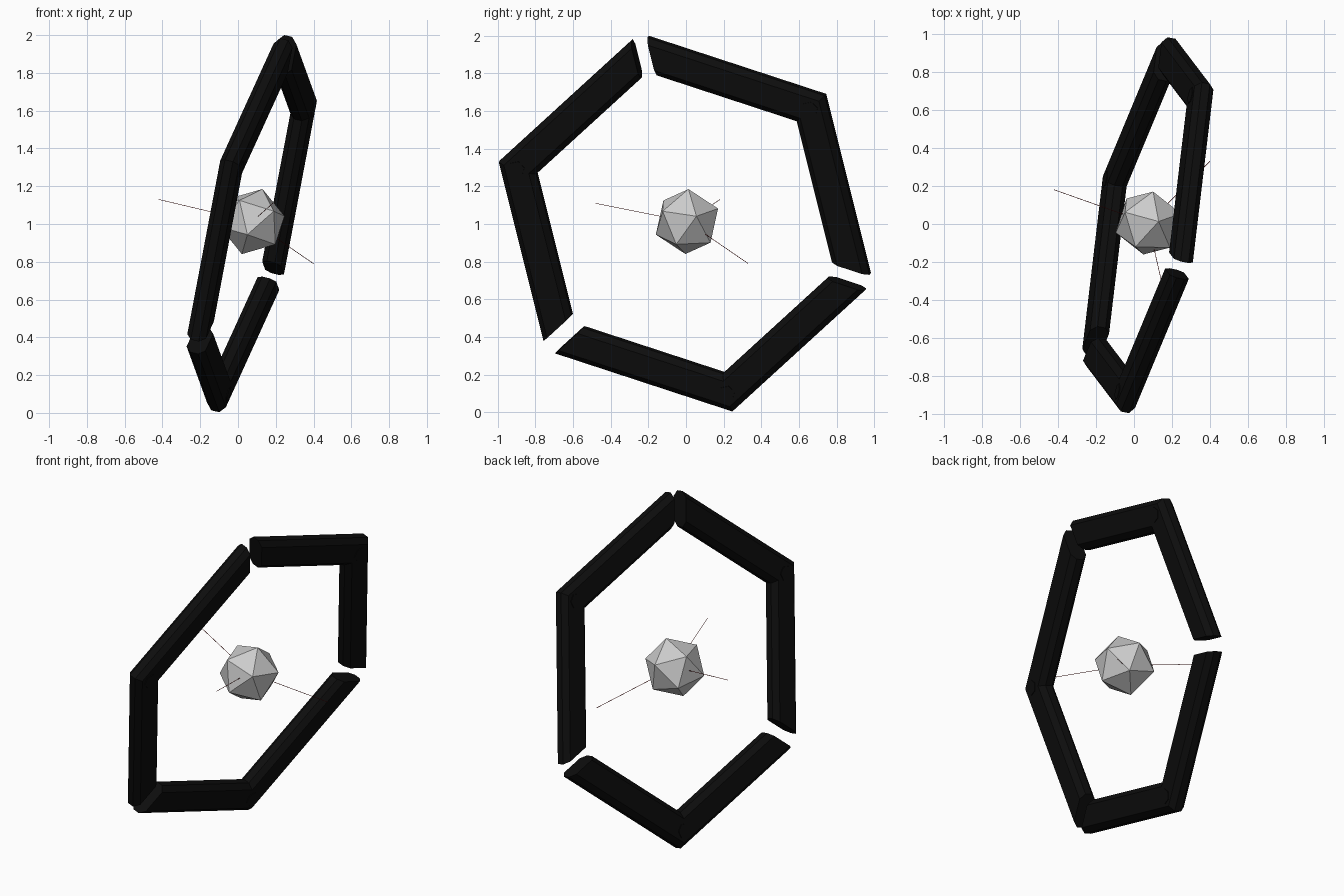
import bpy, bmesh, math
from mathutils import Vector, Matrix

cube = bpy.data.objects.get("Cube")
if cube:
    bpy.data.objects.remove(cube, do_unlink=True)


def material(name, rgb):
    m = bpy.data.materials.new(name)
    m.use_nodes = True
    m.diffuse_color = (*rgb, 1)
    bsdf = next(n for n in m.node_tree.nodes if n.type == 'BSDF_PRINCIPLED')
    bsdf.inputs["Base Color"].default_value = (*rgb, 1)
    return m


BLACK = material("black", (0.004, 0.004, 0.004))
GREY = material("light grey", (0.6, 0.6, 0.6))
RED = material("dark red", (0.2, 0.01, 0.01))


def finish(bm, name, mat, matrix):
    bmesh.ops.recalc_face_normals(bm, faces=bm.faces)
    mesh = bpy.data.meshes.new(name)
    bm.to_mesh(mesh)
    bm.free()
    mesh.materials.append(mat)
    obj = bpy.data.objects.new(name, mesh)
    obj.matrix_world = matrix
    bpy.context.scene.collection.objects.link(obj)
    return obj


def frame(origin, z_axis, x_hint):
    """Placement matrix with z along z_axis and x towards x_hint."""
    z = Vector(z_axis).normalized()
    x = Vector(x_hint)
    x = (x - z * x.dot(z)).normalized()
    return Matrix.Translation(origin) @ Matrix((x, z.cross(x), z)).transposed().to_4x4()


# Tilted hexagonal ring of three mitred V-shaped bars
RING_CENTRE = Vector((0.07, 0, 1.01))
first = Vector((0.19, -0.25, 1.0))
third = Vector((0.12, 0.995, -0.32))
ring = frame(RING_CENTRE, first.cross(third), first)

APOTHEM, HALF_W, HALF_D, CHAMFER, GAP = 0.818, 0.091, 0.052, 0.03, 0.045
C60, S60 = 0.5, math.sin(math.pi / 3)


def bar_section():
    w, d, c = HALF_W, HALF_D, CHAMFER
    return [(w, d - c), (w - c, d), (c - w, d), (-w, d - c),
            (-w, c - d), (c - w, -d), (w - c, -d), (w, c - d)]


def v_bar(name, angle):
    bm = bmesh.new()
    loops = [[], [], []]
    shift = GAP / S60
    for a, z in bar_section():
        r = (APOTHEM + a) / S60
        x, y = r * C60 + shift * C60, r * S60 - shift * S60
        for loop, co in zip(loops, ((x, -y, z), (r, 0, z), (x, y, z))):
            loop.append(bm.verts.new(co))
    for la, lb in zip(loops, loops[1:]):
        for i in range(len(la)):
            j = (i + 1) % len(la)
            bm.faces.new((la[i], la[j], lb[j], lb[i]))
    bm.faces.new(loops[0])
    bm.faces.new(loops[-1])
    # Shallow hexagonal stud on both sides of the corner
    bmesh.ops.create_cone(bm, cap_ends=True, segments=6, radius1=0.045, radius2=0.045,
                          depth=2 * HALF_D + 0.008,
                          matrix=Matrix.Translation((APOTHEM / S60, 0, 0)))
    finish(bm, name, BLACK, ring @ Matrix.Rotation(angle, 4, 'Z'))


for i, name in enumerate(("upper_back_bar", "lower_bar", "upper_front_bar")):
    v_bar(name, math.radians(60 + 120 * i))

# Faceted core
CORE_CENTRE = Vector((0.075, 0.005, 1.013))
bm = bmesh.new()
bmesh.ops.create_icosphere(bm, subdivisions=1, radius=0.181)
finish(bm, "core", GREY, frame(CORE_CENTRE, (0.17, 0.05, 0.028), (0.045, 0.005, 0.177)))

# Hair-thin rods reaching out of the core
tips = {"left_rod": (-0.42, 0.18, 1.13), "right_rod": (0.40, 0.33, 0.79),
        "front_rod": (0.185, -0.48, 1.11)}
for name, tip in tips.items():
    reach = Vector(tip) - CORE_CENTRE
    bm = bmesh.new()
    bmesh.ops.create_cone(bm, cap_ends=True, segments=6, radius1=0.0015, radius2=0.0015,
                          depth=reach.length, matrix=Matrix.Translation((0, 0, reach.length / 2)))
    finish(bm, name, RED, frame(CORE_CENTRE, reach, (0, 0, 1)))
